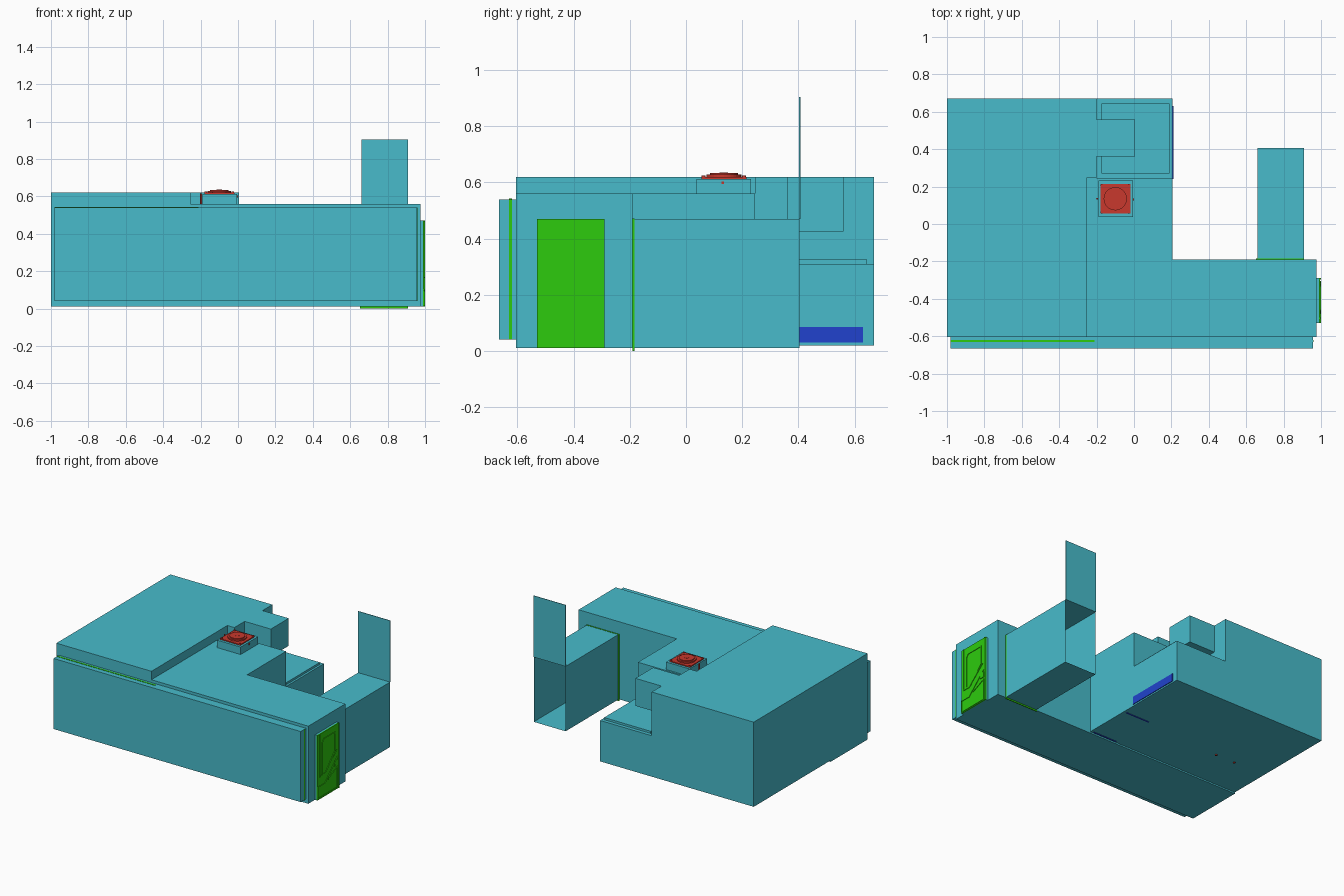
import bpy, bmesh, math
from mathutils import Vector

cube = bpy.data.objects.get("Cube")
if cube:
    bpy.data.objects.remove(cube, do_unlink=True)


def material(name, rgb):
    m = bpy.data.materials.new(name)
    m.use_nodes = True
    m.diffuse_color = (*rgb, 1)
    m.node_tree.nodes["Principled BSDF"].inputs["Base Color"].default_value = (*rgb, 1)
    return m


TEAL = material("teal", (0.065, 0.5, 0.6))
GREEN = material("green", (0.026, 0.6, 0.004))
RED = material("red", (0.58, 0.04, 0.026))
BLUE = material("blue", (0.015, 0.055, 0.61))


def finish(name, bm, mat):
    bmesh.ops.recalc_face_normals(bm, faces=bm.faces)
    mesh = bpy.data.meshes.new(name)
    bm.to_mesh(mesh)
    bm.free()
    mesh.materials.append(mat)
    ob = bpy.data.objects.new(name, mesh)
    bpy.context.collection.objects.link(ob)
    return ob


def prism(name, outline, z0, z1, mat):
    bm = bmesh.new()
    base = bm.faces.new([bm.verts.new((x, y, z0)) for x, y in outline])
    top = bmesh.ops.extrude_face_region(bm, geom=[base], use_keep_orig=True)["geom"]
    bmesh.ops.translate(bm, vec=(0, 0, z1 - z0),
                        verts=[v for v in top if isinstance(v, bmesh.types.BMVert)])
    return finish(name, bm, mat)


def box(name, x, y, z, mat):
    return prism(name, [(x[0], y[0]), (x[1], y[0]), (x[1], y[1]), (x[0], y[1])], *z, mat)


def disc(name, centre, radius, depth, mat, sides=32):
    bm = bmesh.new()
    bmesh.ops.create_cone(bm, cap_ends=True, segments=sides, radius1=radius, radius2=radius, depth=depth)
    bmesh.ops.translate(bm, verts=bm.verts, vec=centre)
    return finish(name, bm, mat)


def combine(target, tool, operation):
    mod = target.modifiers.new("shape", "BOOLEAN")
    mod.operation, mod.object, mod.solver = operation, tool, "EXACT"
    bpy.context.view_layer.objects.active = target
    bpy.ops.object.modifier_apply(modifier=mod.name)
    bpy.data.objects.remove(tool, do_unlink=True)


# L-shaped housing, stepped by cutting away the low roof, rear ledge and raised underside
body = prism("housing", [(-1, -.605), (.975, -.605), (.975, -.19), (.205, -.19),
                         (.205, .67), (-1, .67)], .01, .62, TEAL)
combine(body, box("cut", (-.255, 1.2), (-.8, .245), (.56, 1), TEAL), "DIFFERENCE")
combine(body, box("cut", (-.2, 1.2), (.245, .9), (.31, 1), TEAL), "DIFFERENCE")
combine(body, box("cut", (-1.2, 1.2), (-.19, .9), (-.5, .02), TEAL), "DIFFERENCE")
combine(body, box("add", (-.4, .005), (.36, .56), (.425, .62), TEAL), "UNION")
box("ledge_slab", (-.175, .19), (.27, .645), (.31, .325), TEAL)

# Front panel with green seam on its right end and top edge
box("front_panel", (-.98, .957), (-.665, -.605), (.04, .54), TEAL)
box("panel_end_seam", (.957, .96), (-.63, -.619), (.04, .54), GREEN)
box("panel_top_seam", (-.98, -.21), (-.63, -.619), (.54, .542), GREEN)

# Rear chute: open tube with a flap hinged upwards at its back end
bm = bmesh.new()
front, back = ([bm.verts.new((x, y, z)) for x, z in
                ((.66, .01), (.91, .01), (.91, .47), (.66, .47))] for y in (-.184, .405))
for i in range(4):
    j = (i + 1) % 4
    bm.faces.new((front[i], front[j], back[j], back[i]))
finish("rear_chute", bm, TEAL)
box("chute_flap", (.66, .91), (.403, .407), (.47, .905), TEAL)
box("chute_door", (.653, .91), (-.19, -.184), (0, .472), GREEN)

# Side door: teal frame, green leaf and raised ribs
box("side_door_frame", (.975, .988), (-.53, -.29), (.01, .47), TEAL)
box("side_door_leaf", (.988, .995), (-.53, -.29), (.01, .47), GREEN)


def rib(name, points, closed=False, half=.004):
    bm = bmesh.new()
    ends = points[1:] + points[:1] if closed else points[1:]
    for a, b in zip(points, ends):
        a, b = Vector(a), Vector(b)
        along = (b - a).normalized() * half
        side = Vector((-along.y, along.x))
        corners = (a - along - side, b + along - side, b + along + side, a - along + side)
        low, high = ([bm.verts.new((x, *c)) for c in corners] for x in (.994, .999))
        bm.faces.new(high)
        for i in range(4):
            j = (i + 1) % 4
            bm.faces.new((low[i], low[j], high[j], high[i]))
    return finish(name, bm, GREEN)


rib("door_window_rib", [(-.475, .4), (-.46, .42), (-.335, .42), (-.335, .29),
                        (-.44, .175), (-.475, .175)], True)
rib("door_outer_rib", [(-.505, .465), (-.505, .17), (-.45, .17), (-.32, .285)])
rib("door_diagonal_rib", [(-.525, .1), (-.45, .1), (-.31, .235)])
rib("door_lower_rib", [(-.525, .09), (-.525, .02), (-.31, .02), (-.31, .165), (-.41, .12)])
rib("door_edge_rib", [(-.294, .014), (-.294, .466)])
box("door_handle", (.995, 1), (-.34, -.305), (.18, .22), GREEN)

# Roof pedestal with fan unit
box("fan_pedestal", (-.19, -.005), (.037, .232), (.56, .613), TEAL)
cx, cy = -.1, .135
box("fan_base", (cx - .08, cx + .08), (cy - .08, cy + .08), (.613, .62), RED)
disc("fan_rim", (cx, cy, .624), .062, .01, RED)
disc("fan_plate", (cx, cy, .63), .05, .008, RED)
disc("fan_hub", (cx, cy, .632), .015, .008, RED, 16)
for sx in (-1, 1):
    for sy in (-1, 1):
        disc("fan_bolt", (cx + sx * .072, cy + sy * .072, .621), .007, .008, RED, 12)
disc("fan_pipe", (-.197, cy, .588), .005, .056, RED, 12)
box("pedestal_button", (-.005, 0), (.126, .136), (.595, .604), RED)

# Blue side vent and underside slots, red underside plugs
box("side_vent", (.205, .21), (.24, .63), (.03, .085), BLUE)
for y in (-.18, .145):
    box("underside_slot", (0, .185), (y - .004, y + .004), (.016, .02), BLUE)
for x in (-.75, -.6):
    disc("underside_plug", (x, .1, .018), .008, .006, RED, 12)
